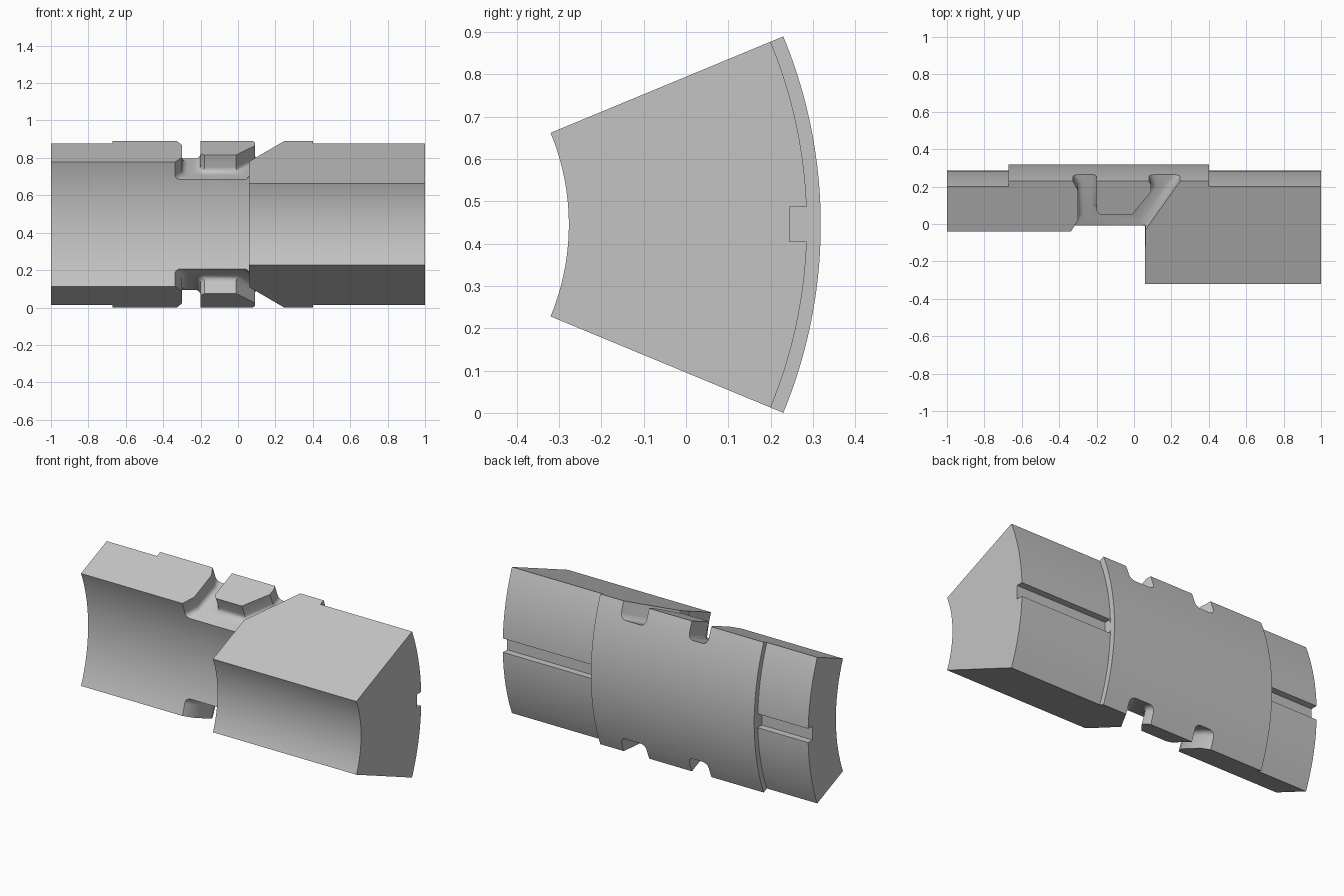
import bpy, bmesh, math
from mathutils import Vector

if "Cube" in bpy.data.objects:
    bpy.data.objects.remove(bpy.data.objects["Cube"])

HALF = math.radians(22.5)          # half of the sector angle
AXIS = Vector((0, -0.844, 0.445))  # the ring axis runs along x
STEPS = 40

steel = bpy.data.materials.new("plain grey")
steel.use_nodes = True
GREY = (0.55, 0.55, 0.55, 1)
steel.diffuse_color = GREY
steel.node_tree.nodes["Principled BSDF"].inputs["Base Color"].default_value = GREY


def finish(name, bm):
    bmesh.ops.recalc_face_normals(bm, faces=bm.faces[:])
    mesh = bpy.data.meshes.new(name)
    bm.to_mesh(mesh)
    bm.free()
    mesh.materials.append(steel)
    obj = bpy.data.objects.new(name, mesh)
    bpy.context.collection.objects.link(obj)
    return obj


def sector(name, profile):
    """Sweep an (x, radius) profile around the axis and cap both sides."""
    bm = bmesh.new()
    rings = []
    for i in range(STEPS + 1):
        a = -HALF + 2 * HALF * i / STEPS
        rings.append([bm.verts.new(AXIS + Vector((x, r * math.cos(a), r * math.sin(a))))
                      for x, r in profile])
    n = len(profile)
    for lower, upper in zip(rings, rings[1:]):
        for j in range(n):
            k = (j + 1) % n
            bm.faces.new((lower[j], lower[k], upper[k], upper[j]))
    bm.faces.new(rings[0])
    bm.faces.new(rings[-1])
    return finish(name, bm)


def channel_cutter(name, outline, side, depth=0.1, fillet=0.03):
    """Prism standing on a sector side, with a rounded floor edge."""
    along = Vector((0, math.cos(HALF), side * math.sin(HALF)))
    out = Vector((0, -math.sin(HALF), side * math.cos(HALF)))
    bm = bmesh.new()
    floor, top = [[bm.verts.new(AXIS + Vector((x, 0, 0)) + out * h
                                + along * ((y - AXIS.y) / math.cos(HALF)))
                   for x, y in outline] for h in (-depth, depth)]
    n = len(outline)
    base = bm.faces.new(floor)
    bm.faces.new(top)
    for j in range(n):
        k = (j + 1) % n
        bm.faces.new((floor[j], floor[k], top[k], top[j]))
    bmesh.ops.recalc_face_normals(bm, faces=bm.faces[:])
    bmesh.ops.bevel(bm, geom=list(base.edges), offset=fillet, segments=4,
                    profile=0.5, affect='EDGES', clamp_overlap=False)
    return finish(name, bm)


def box_cutter(name, low, high):
    low, high = Vector(low), Vector(high)
    bm = bmesh.new()
    bmesh.ops.create_cube(bm, size=1)
    for v in bm.verts:
        v.co = (low + high) / 2 + v.co * (high - low)
    return finish(name, bm)


# Ring segment: thick end, thin end and raised outer band
body = sector("ring_segment", [
    (-1, 0.87), (0.06, 0.87), (0.06, 0.567), (1, 0.567), (1, 1.13),
    (0.4, 1.13), (0.4, 1.1625), (-0.67, 1.1625), (-0.67, 1.13), (-1, 1.13)])

# U-shaped channel around a small island, on both sides
outline = [(-0.385, -0.12), (-0.3, 0.02), (-0.3, 0.18), (-0.33, 0.235), (-0.39, 0.36),
           (-0.2, 0.36), (-0.2, 0.07), (-0.18, 0.05), (-0.01, 0.05), (0.09, 0.17),
           (0.09, 0.21), (0.075, 0.24), (0.075, 0.36), (0.339, 0.36),
           (0.062, -0.03), (0.062, -0.12)]
cutters = [channel_cutter("channel_cutter", outline, side) for side in (1, -1)]

# Keyways along the back of both ends
for x0, x1 in ((-1.1, -0.669), (0.401, 1.1)):
    cutters.append(box_cutter("keyway_cutter", (x0, 0.245, 0.405), (x1, 0.4, 0.487)))

for cutter in cutters:
    cutter.hide_render = True
    mod = body.modifiers.new("cut", 'BOOLEAN')
    mod.operation = 'DIFFERENCE'
    mod.solver = 'EXACT'
    mod.object = cutter

# Bake the cuts and remove the helpers
bpy.context.view_layer.update()
baked = bpy.data.meshes.new_from_object(
    body.evaluated_get(bpy.context.evaluated_depsgraph_get()))
body.modifiers.clear()
body.data = baked
baked.materials.clear()
baked.materials.append(steel)
for cutter in cutters:
    bpy.data.objects.remove(cutter)

bpy.ops.object.select_all(action='DESELECT')
body.select_set(True)
bpy.context.view_layer.objects.active = body
bpy.ops.object.shade_smooth_by_angle(angle=math.radians(30))
